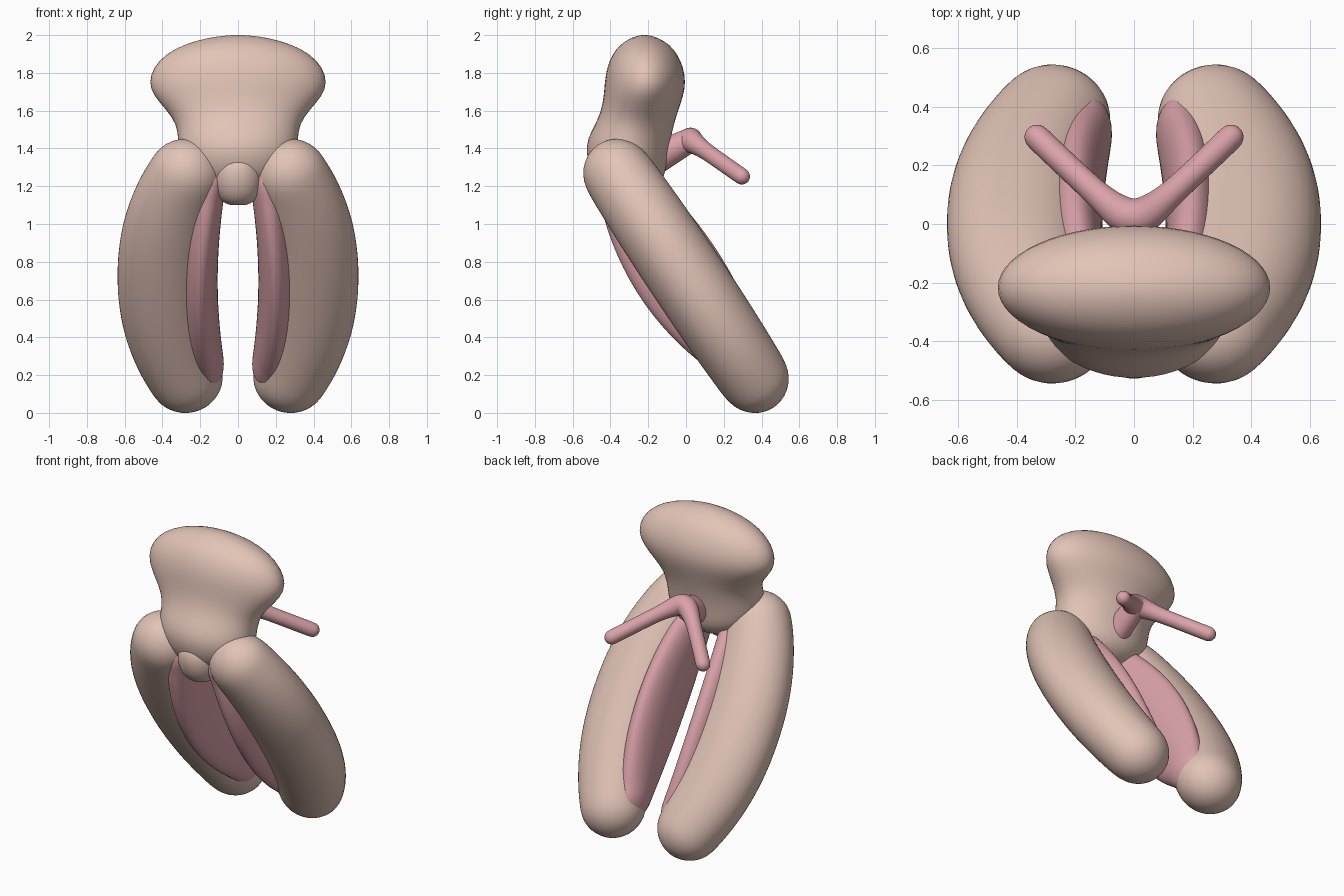
import bpy, bmesh, math
from mathutils import Vector

if "Cube" in bpy.data.objects:
    bpy.data.objects.remove(bpy.data.objects["Cube"])

SEG = 28


def material(name, color):
    m = bpy.data.materials.new(name)
    m.diffuse_color = (*color, 1)
    m.use_nodes = True
    m.node_tree.nodes["Principled BSDF"].inputs["Base Color"].default_value = m.diffuse_color
    return m


SKIN = material("skin", (0.76, 0.55, 0.472))
PINK = material("pink", (0.70, 0.362, 0.395))


def loft(name, rings, mat):
    """Skin elliptical rings, each given as (centre, half axis, half axis)."""
    verts, faces = [], []
    for c, a, b in rings:
        for k in range(SEG):
            t = 2 * math.pi * k / SEG
            verts.append(c + a * math.cos(t) + b * math.sin(t))
    for r in range(len(rings) - 1):
        for k in range(SEG):
            n = (k + 1) % SEG
            faces.append((r * SEG + k, r * SEG + n, (r + 1) * SEG + n, (r + 1) * SEG + k))
    # Close both ends with a fan around a centre point
    for base, order in ((0, 1), ((len(rings) - 1) * SEG, -1)):
        tip = len(verts)
        verts.append(rings[0 if base == 0 else -1][0])
        for k in range(SEG):
            faces.append((tip, base + (k + 1) % SEG, base + k)[::order])
    me = bpy.data.meshes.new(name)
    me.from_pydata(verts, [], faces)
    me.materials.append(mat)
    me.shade_smooth()
    ob = bpy.data.objects.new(name, me)
    bpy.context.collection.objects.link(ob)
    # Make normals point outwards
    bm = bmesh.new()
    bm.from_mesh(me)
    bmesh.ops.recalc_face_normals(bm, faces=bm.faces)
    bm.to_mesh(me)
    bm.free()
    sub = ob.modifiers.new("smooth", 'SUBSURF')
    sub.levels = sub.render_levels = 1
    return ob


def tube(name, samples, mat, side=Vector((1, 0, 0))):
    """Round-ended tube through samples (centre, side radius, depth radius)."""
    rings, n = [], len(samples)
    for i, (c, ra, rb) in enumerate(samples):
        t = (samples[min(i + 1, n - 1)][0] - samples[max(i - 1, 0)][0]).normalized()
        a = (side - t * side.dot(t)).normalized()
        b = t.cross(a)
        ring = [(c, a * ra, b * rb)]
        if i in (0, n - 1):
            s = -1 if i == 0 else 1
            caps = []
            for deg in (20, 40, 58, 73, 84):
                w = math.radians(deg)
                caps.append((c + t * s * rb * math.sin(w),
                             a * ra * math.cos(w), b * rb * math.cos(w)))
            ring = caps[::-1] + ring if i == 0 else ring + caps
        rings += ring
    return loft(name, rings, mat)


# Upper mound: z, front y, back y, half width
profile = [(2.0, -0.24, -0.20, 0.04), (1.988, -0.29, -0.15, 0.16),
           (1.95, -0.35, -0.085, 0.29), (1.90, -0.39, -0.045, 0.385),
           (1.83, -0.42, -0.012, 0.452), (1.75, -0.432, 0.0, 0.476),
           (1.68, -0.436, -0.012, 0.452), (1.60, -0.45, -0.04, 0.378),
           (1.53, -0.48, -0.062, 0.328), (1.45, -0.525, -0.08, 0.318),
           (1.37, -0.53, -0.095, 0.318), (1.29, -0.508, -0.10, 0.288),
           (1.22, -0.465, -0.13, 0.22), (1.175, -0.40, -0.21, 0.11),
           (1.165, -0.33, -0.28, 0.03)]
loft("upper_mound", [(Vector((0, (f + b) / 2, z)), Vector((w, 0, 0)),
                      Vector((0, (b - f) / 2, 0))) for z, f, b, w in profile], SKIN)

# Small hood below the mound
hood = []
for i in range(1, 14):
    w = math.pi * i / 14
    r = math.sin(w) ** 0.7
    z = math.cos(w)
    hood.append((Vector((0, -0.41 - 0.025 * z, 1.23 + 0.133 * z)),
                 Vector((0.125 * r, 0, 0)), Vector((0, 0.115 * r, 0))))
loft("hood", hood, SKIN)

# Paired outer and inner folds
for sign, label in ((-1, "left"), (1, "right")):
    outer, inner = [], []
    for i in range(21):
        u = -1 + i / 10
        bow = 1 - abs(u) ** 2.2
        outer.append((Vector((sign * (0.275 + 0.113 * bow), 0.36 * u, 0.725 - 0.54 * u)),
                      0.201 + 0.051 * bow, 0.188 + 0.016 * bow))
        v = -0.9 + 1.74 * i / 20
        belly = 1 - ((v + 0.06) / 0.96) ** 2
        inner.append((Vector((sign * (0.148 + 0.008 * v + 0.054 * belly),
                              0.358 * v - 0.022 * belly,
                              0.725 - 0.54 * v - 0.015 * belly)),
                      0.086 + 0.009 * belly, 0.125 + 0.115 * belly))
    tube(label + "_outer_fold", outer, SKIN)
    tube(label + "_inner_fold", inner, PINK)

# Forked rod behind the mound: two arms joined by a rounded bend
arms = []
for i in range(-14, 15):
    x = 0.33 * i / 14
    d = math.sqrt(x * x + 0.05 ** 2) - 0.05
    r = 0.044 + 0.024 * math.exp(-(x / 0.08) ** 2)
    arms.append((Vector((x, 0.02 + 0.97 * d, 1.445 - 0.68 * d)), r, r))
tube("rear_arms", arms, PINK, Vector((0, 0, 1)))

# Short stem linking the bend to the mound
stem = [(Vector((0, 0.01 - 0.17 * k / 5, 1.438 - 0.09 * k / 5)),
         0.068 + 0.002 * k, 0.066 + 0.004 * k) for k in range(6)]
tube("rear_stem", stem, PINK)
